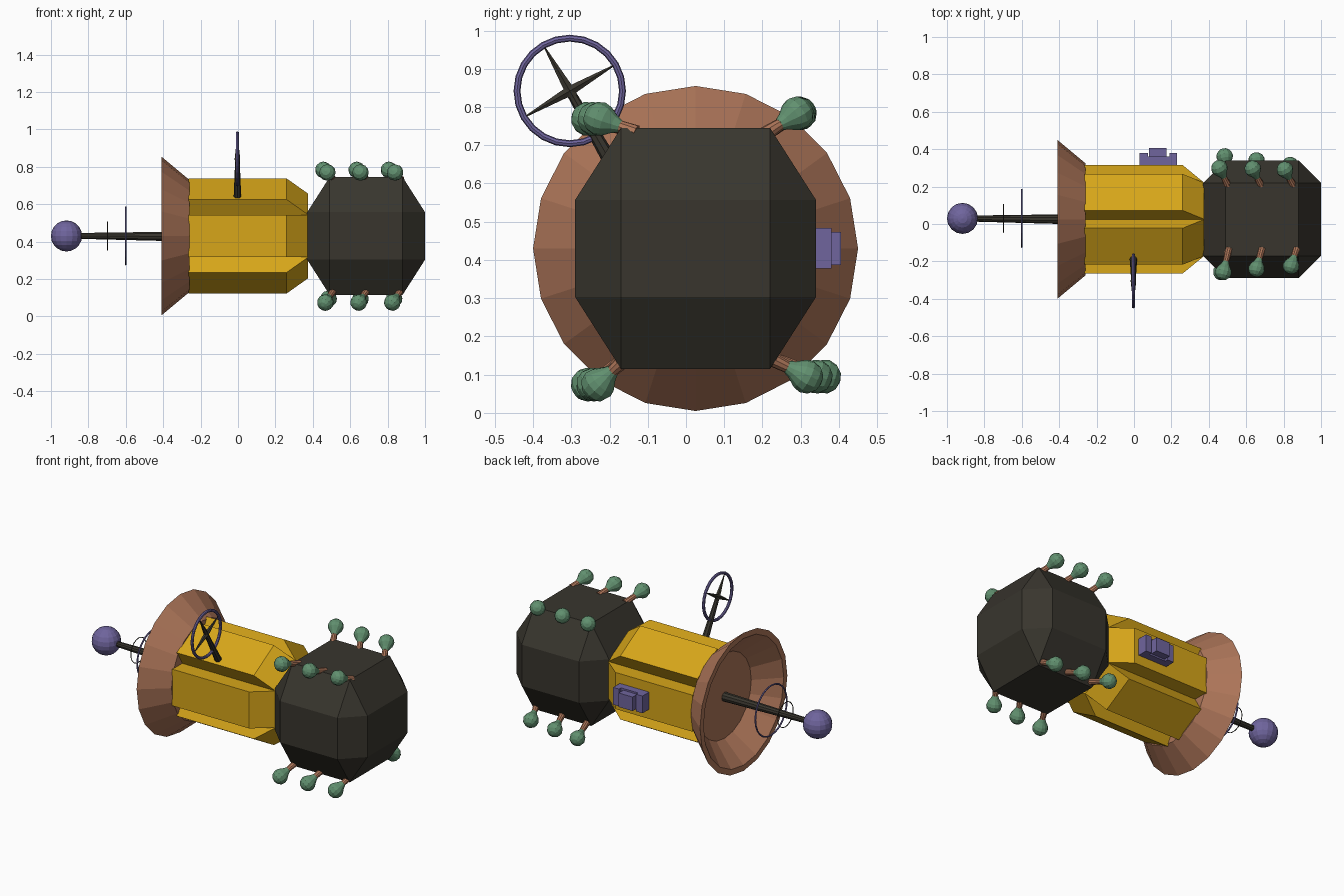
import bpy, bmesh, math
from math import cos, sin, pi, radians
from mathutils import Vector

if "Cube" in bpy.data.objects:
    bpy.data.objects.remove(bpy.data.objects["Cube"])

CY, CZ = 0.025, 0.43          # main axis runs along x through here


def material(name, rgb):
    m = bpy.data.materials.new(name)
    m.diffuse_color = (*rgb, 1)
    m.use_nodes = True
    m.node_tree.nodes["Principled BSDF"].inputs["Base Color"].default_value = m.diffuse_color
    return m


COPPER = material("copper", (0.42, 0.18, 0.10))
GOLD = material("gold", (0.68, 0.38, 0.01))
DARK = material("charcoal", (0.04, 0.036, 0.027))
PURPLE = material("purple", (0.16, 0.13, 0.34))
GREEN = material("green", (0.12, 0.28, 0.16))


def finish(name, bm, mat):
    bmesh.ops.recalc_face_normals(bm, faces=bm.faces)
    me = bpy.data.meshes.new(name)
    bm.to_mesh(me)
    bm.free()
    me.materials.append(mat)
    ob = bpy.data.objects.new(name, me)
    bpy.context.collection.objects.link(ob)
    return ob


def loft(name, rings, mat, caps=True, closed=False):
    """Bridge equal-length rings of points."""
    bm = bmesh.new()
    vs = [[bm.verts.new(p) for p in r] for r in rings]
    n = len(vs[0])
    pairs = list(zip(vs, vs[1:])) + ([(vs[-1], vs[0])] if closed else [])
    for a, b in pairs:
        for i in range(n):
            j = (i + 1) % n
            bm.faces.new((a[i], a[j], b[j], b[i]))
    if caps and not closed:
        bm.faces.new(vs[0])
        bm.faces.new(vs[-1])
    return finish(name, bm, mat)


def lathe(name, origin, axis, profile, sides, mat):
    """Turn (distance, radius) pairs about an axis."""
    o = Vector(origin)
    q = Vector(axis).to_track_quat('Z', 'Y')
    rings = [[o + q @ Vector((r * cos(2 * pi * i / sides), r * sin(2 * pi * i / sides), d))
              for i in range(sides)] for d, r in profile]
    return loft(name, rings, mat)


def ring(name, centre, major, minor, mat, segs, sides):
    """Torus whose axis is x."""
    c = Vector(centre)
    rings = []
    for k in range(segs):
        a = 2 * pi * k / segs
        rad = Vector((0, cos(a), sin(a)))
        rings.append([c + rad * (major + minor * cos(2 * pi * i / sides))
                      + Vector((minor * sin(2 * pi * i / sides), 0, 0)) for i in range(sides)])
    return loft(name, rings, mat, closed=True)


def box(name, lo, hi, mat):
    bm = bmesh.new()
    bmesh.ops.create_cube(bm, size=1)
    for v in bm.verts:
        v.co = [l + (c + 0.5) * (h - l) for l, h, c in zip(lo, hi, v.co)]
    return finish(name, bm, mat)


# Body: six flat panels with V grooves, tapering to a hexagon
def body_section(x, apothem, half=0.1125):
    pts = []
    for k in range(6):
        a = radians(60 * k)
        for t in (-half, half):
            pts.append((x, CY + apothem * cos(a) - t * sin(a), CZ + apothem * sin(a) + t * cos(a)))
        g = a + radians(30)
        r = half / sin(radians(30))
        pts.append((x, CY + r * cos(g), CZ + r * sin(g)))
    return pts


loft("body", [body_section(-0.265, 0.29), body_section(0.26, 0.29), body_section(0.375, 0.196)], GOLD)

# Dish: hollow 20-sided cone with a flat rim and floor
lathe("dish", (0, CY, CZ), (-1, 0, 0),
      [(0.26, 0.30), (0.41, 0.425), (0.41, 0.39), (0.28, 0.26)], 20, COPPER)

# Head block: cube with broad cut edges and corners
bm = bmesh.new()
for sx in (-1, 1):
    for sy in (-1, 1):
        for sz in (-1, 1):
            for p in ((.315, .195, .127), (.195, .315, .127), (.195, .195, .315)):
                bm.verts.new((0.685 + sx * p[0], CY + sy * p[1], CZ + sz * p[2]))
bmesh.ops.convex_hull(bm, input=bm.verts)
bmesh.ops.dissolve_limit(bm, angle_limit=0.02, verts=bm.verts, edges=bm.edges)
finish("head_block", bm, DARK)

# Antenna: rod, end ball and two thin rings
lathe("antenna_rod", (-0.275, CY, CZ - 0.003), (-1, 0.007, 0.006), [(0, 0.028), (0.6, 0.016)], 10, DARK)
bm = bmesh.new()
bmesh.ops.create_uvsphere(bm, u_segments=16, v_segments=10, radius=0.083)
bmesh.ops.translate(bm, verts=bm.verts, vec=(-0.917, 0.03, CZ))
finish("antenna_ball", bm, PURPLE)
ring("antenna_ring_large", (-0.6, 0.03, CZ), 0.153, 0.005, PURPLE, 24, 6)
ring("antenna_ring_small", (-0.698, 0.03, CZ), 0.075, 0.0025, DARK, 20, 6)

# Wheel: rim, four tapered spokes and stem
hub = Vector((-0.003, -0.304, 0.842))
ring("wheel_rim", hub, 0.138, 0.009, PURPLE, 24, 8)
for k in range(4):
    a = radians(30 + 90 * k)
    lathe(f"wheel_spoke_{k + 1}", hub, (0, cos(a), sin(a)), [(0, 0.015), (0.135, 0.002)], 6, DARK)
lathe("wheel_stem", hub, (0, cos(radians(-60)), sin(radians(-60))),
      [(0, 0.012), (0.26, 0.021)], 8, DARK)

# Side unit on the back panel
box("side_unit_base", (0.03, 0.29, 0.377), (0.23, 0.36, 0.483), PURPLE)
box("side_unit_end_1", (0.03, 0.30, 0.377), (0.075, 0.38, 0.483), PURPLE)
box("side_unit_end_2", (0.19, 0.30, 0.377), (0.23, 0.38, 0.483), PURPLE)
box("side_unit_middle", (0.08, 0.30, 0.387), (0.175, 0.405, 0.473), PURPLE)

# Thrusters: copper neck and green bulb, three along each long edge
rows = {  # bulb x list, bulb y list, bulb z, base dx, base y, base z
    "top_back": ((.457, .635, .807), (.298, .295, .29), .783, .045, .205, .728),
    "top_front": ((.478, .655, .84), (-.257, -.24, -.225), .769, .03, -.13, .733),
    "low_front": ((.467, .645, .825), (-.257, -.243, -.23), .074, .045, -.16, .14),
    "low_back": ((.485, .655, .835), (.362, .34, .315), .095, .028, .215, .145),
}
for row, (xs, ys, z, dx, by, bz) in rows.items():
    for i in range(3):
        tip = Vector((xs[i], ys[i], z))
        base = Vector((xs[i] + dx, by, bz))
        d = tip - base
        L = d.length
        lathe(f"thruster_neck_{row}_{i + 1}", base, d, [(0, 0.02), (L - 0.045, 0.015)], 10, COPPER)
        lathe(f"thruster_bulb_{row}_{i + 1}", base, d,
              [(L - 0.06, 0.016), (L - 0.042, 0.024), (L - 0.018, 0.040), (L, 0.045),
               (L + 0.022, 0.039), (L + 0.037, 0.024), (L + 0.043, 0.004)], 12, GREEN)
